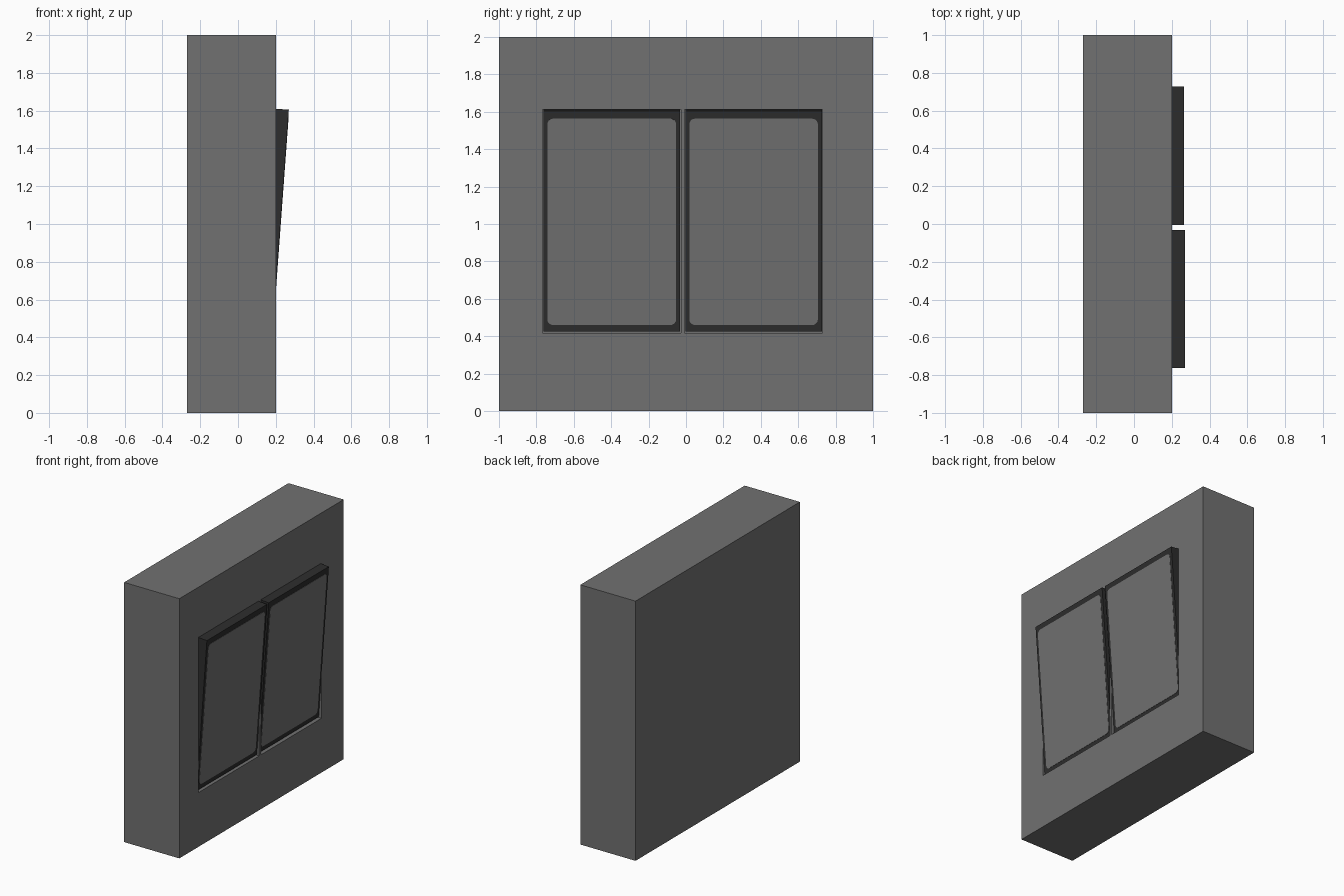
import bpy, bmesh, math
from mathutils import Matrix, Vector

if "Cube" in bpy.data.objects:
    bpy.data.objects.remove(bpy.data.objects["Cube"])


def material(name, value):
    m = bpy.data.materials.new(name)
    m.diffuse_color = (value, value, value, 1)
    m.use_nodes = True
    m.node_tree.nodes["Principled BSDF"].inputs["Base Color"].default_value = m.diffuse_color
    return m


GREY = material("mid_grey", 0.165)
DARK = material("dark_grey", 0.026)


def make(name, bm, mat):
    bmesh.ops.recalc_face_normals(bm, faces=bm.faces)
    mesh = bpy.data.meshes.new(name)
    bm.to_mesh(mesh)
    bm.free()
    mesh.materials.append(mat)
    ob = bpy.data.objects.new(name, mesh)
    bpy.context.collection.objects.link(ob)
    return ob


def box(name, x, y, z, mat):
    bm = bmesh.new()
    bmesh.ops.create_cube(bm, size=1)
    for v in bm.verts:
        v.co = [lo + (hi - lo) * (c + 0.5) for c, (lo, hi) in zip(v.co, (x, y, z))]
    return make(name, bm, mat)


def rounded_plate(name, y, z, x0, x1, r, mat, steps=5):
    bm = bmesh.new()
    verts = []
    corners = [(y[1] - r, z[1] - r), (y[0] + r, z[1] - r),
               (y[0] + r, z[0] + r), (y[1] - r, z[0] + r)]
    for i, (cy, cz) in enumerate(corners):
        for s in range(steps + 1):
            a = math.pi / 2 * (i + s / steps)
            verts.append(bm.verts.new((x0, cy + r * math.cos(a), cz + r * math.sin(a))))
    face = bm.faces.new(verts)
    new = bmesh.ops.extrude_face_region(bm, geom=[face])["geom"]
    bmesh.ops.translate(bm, vec=(x1 - x0, 0, 0),
                        verts=[g for g in new if isinstance(g, bmesh.types.BMVert)])
    return make(name, bm, mat)


# wall block
block = box("wall_block", (-0.27, 0.20), (-1, 1), (0, 2), GREY)

# tilted rockers, each in its own opening, with a rounded face plate
TILT = math.radians(4.2)
HEIGHT = 1.183
for side, y0, y1, top_x in (("left", -0.763, -0.031, 0.269),
                            ("right", -0.004, 0.727, 0.265)):
    cutter = box(side + "_opening_cutter", (0.06, 0.4), (y0 - 0.003, y1 + 0.003),
                 (0.418, 1.613), GREY)
    cutter.hide_render = True
    cutter.hide_set(True)
    mod = block.modifiers.new(side + "_opening", 'BOOLEAN')
    mod.operation = 'DIFFERENCE'
    mod.solver = 'EXACT'
    mod.object = cutter

    # local origin is the top front edge of the rocker
    place = Matrix.Translation(Vector((top_x, 0, 1.605))) @ Matrix.Rotation(TILT, 4, 'Y')
    rocker = box(side + "_rocker", (-0.10, 0), (y0, y1), (-HEIGHT, 0), DARK)
    plate = rounded_plate(side + "_rocker_face", (y0 + 0.022, y1 - 0.022),
                          (-HEIGHT + 0.035, -0.042), -0.002, 0.002, 0.03, GREY)
    for ob in (rocker, plate):
        ob.data.transform(place)

# apply the openings and drop the cutters
bpy.context.view_layer.objects.active = block
block.select_set(True)
for mod in list(block.modifiers):
    bpy.ops.object.modifier_apply(modifier=mod.name)
for ob in [o for o in bpy.data.objects if o.name.endswith("_cutter")]:
    bpy.data.objects.remove(ob)
